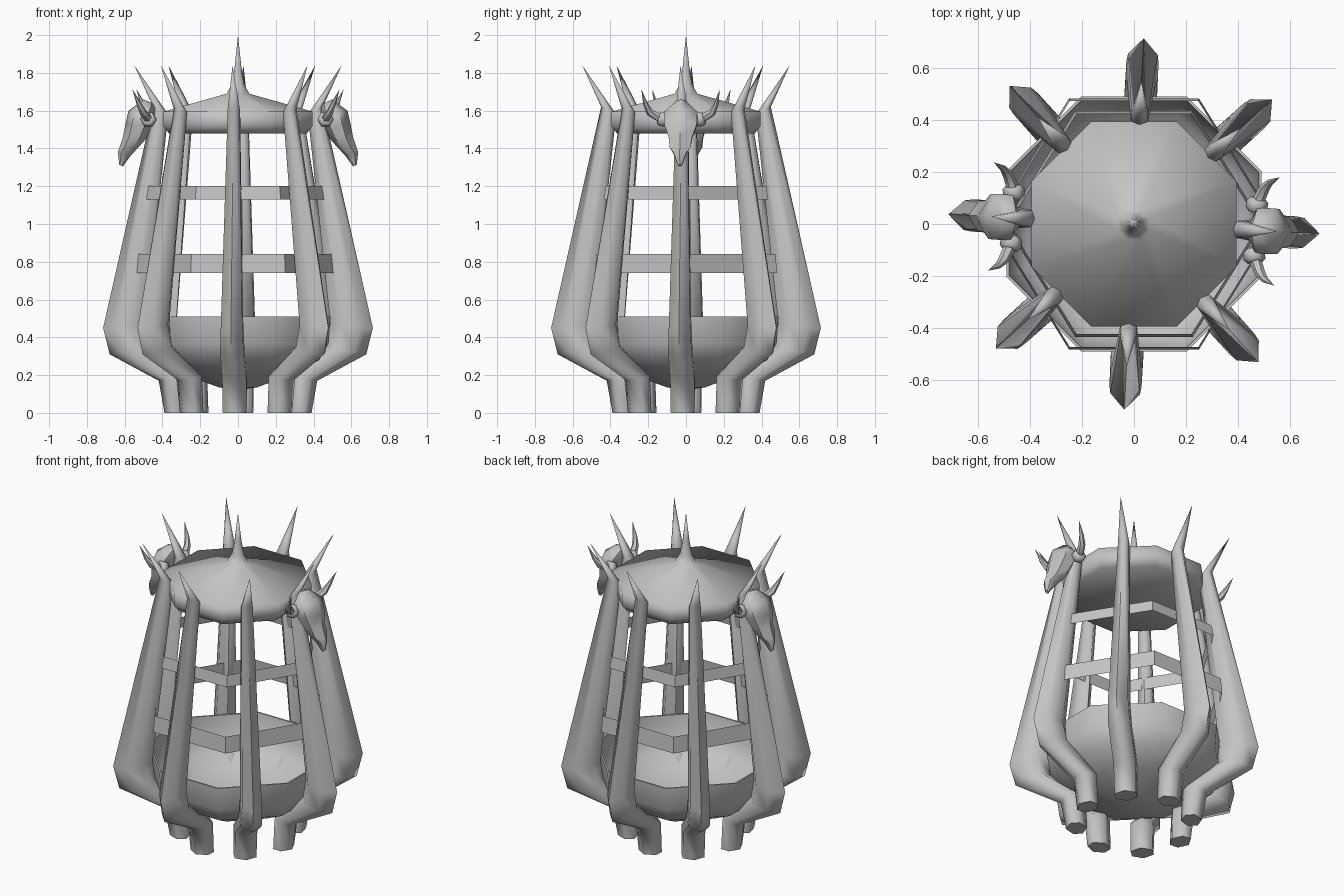
import bpy, bmesh, math
from mathutils import Vector, Matrix

if "Cube" in bpy.data.objects:
    bpy.data.objects.remove(bpy.data.objects["Cube"], do_unlink=True)

grey = bpy.data.materials.new("plain_grey")
grey.use_nodes = True
GREY = (0.55, 0.55, 0.55, 1)
grey.diffuse_color = GREY
grey.node_tree.nodes["Principled BSDF"].inputs["Base Color"].default_value = GREY


def loft(name, rings, capped=True, angle=50, matrix=None):
    """Skin equal-sized rings of points, with optional end caps."""
    bm = bmesh.new()
    loops = [[bm.verts.new(p) for p in ring] for ring in rings]
    if capped:
        bm.faces.new(loops[0])
        bm.faces.new(loops[-1])
    for a, b in zip(loops, loops[1:]):
        for i in range(len(a)):
            j = (i + 1) % len(a)
            bm.faces.new((a[i], a[j], b[j], b[i]))
    bmesh.ops.remove_doubles(bm, verts=bm.verts, dist=0.0005)
    bmesh.ops.recalc_face_normals(bm, faces=bm.faces)
    if matrix:
        bm.transform(matrix)
    mesh = bpy.data.meshes.new(name)
    bm.to_mesh(mesh)
    bm.free()
    mesh.materials.append(grey)
    obj = bpy.data.objects.new(name, mesh)
    bpy.context.collection.objects.link(obj)
    bpy.ops.object.select_all(action="DESELECT")
    obj.select_set(True)
    bpy.context.view_layer.objects.active = obj
    bpy.ops.object.shade_smooth_by_angle(angle=math.radians(angle))
    return obj


def octagon(apothem, z):
    r = max(apothem, 0.0001) / math.cos(math.pi / 8)
    return [(r * math.cos(a), r * math.sin(a), z)
            for a in ((k + 0.5) * math.pi / 4 for k in range(8))]


def hexagon(apothem, z):
    """Six-sided ring with flat front and back and points at the sides."""
    x, y, tip = apothem * 0.52, apothem, apothem * 1.14
    return [(tip, 0, z), (x, y, z), (-x, y, z), (-tip, 0, z), (-x, -y, z), (x, -y, z)]


def bar_section(inner, outer, half):
    """Six-sided section, pointed towards and away from the centre."""
    a, b = Vector((inner[0], 0, inner[1])), Vector((outer[0], 0, outer[1]))
    side = Vector((0, half, 0))
    p, q = a.lerp(b, 0.27), a.lerp(b, 0.73)
    return [a, p + side, q + side, b, q - side, p - side]


def tube(name, points, radii, matrix):
    pts = [Vector(p) for p in points]
    rings = []
    for i, p in enumerate(pts):
        d = pts[min(i + 1, len(pts) - 1)] - pts[max(i - 1, 0)]
        rot = d.to_track_quat("Z", "Y")
        rings.append([p + rot @ Vector((radii[i] * math.cos(k * math.pi / 3),
                                        radii[i] * math.sin(k * math.pi / 3), 0))
                      for k in range(6)])
    return loft(name, rings, matrix=matrix)


def turn(k):
    return Matrix.Rotation(math.radians(45 * k - 3), 4, "Z")


# Eight bent ribs, each ending in an outward spike
rib = [((.27, 0), (.39, 0), .062),
       ((.275, .20), (.42, .17), .064),
       ((.47, .36), (.68, .31), .062),
       ((.49, .47), (.715, .45), .057),
       ((.37, 1.58), (.45, 1.62), .032),
       ((.55, 1.84), (.55, 1.84), 0)]
for k in range(8):
    loft(f"rib_{k + 1}", [bar_section(*s) for s in rib], angle=75, matrix=turn(k))

# Hollow bowl
bowl = [(0, .12), (.10, .135), (.28, .20), (.43, .28), (.48, .37), (.49, .51),
        (.48, .51), (.465, .38), (.415, .295), (.27, .22), (0, .15)]
loft("bowl", [octagon(*p) for p in bowl])

# Two flat six-sided hoops
loft("lower_hoop", [hexagon(.482, .74), hexagon(.474, .84)], capped=False, angle=30)
loft("upper_hoop", [hexagon(.435, 1.13), hexagon(.424, 1.20)], capped=False, angle=30)

# Lid flowing into a central spike
lid = [(0, 1.50), (.365, 1.48), (.395, 1.52), (.395, 1.595),
       (.06, 1.69), (.033, 1.74), (.018, 1.83), (0, 2.0)]
loft("lid", [octagon(*p) for p in lid], angle=85)

# Horned skulls on the two side ribs
skull = [((.44, 1.63), (.50, 1.66), .025),
         ((.43, 1.58), (.58, 1.60), .088),
         ((.45, 1.52), (.597, 1.53), .086),
         ((.48, 1.46), (.61, 1.46), .062),
         ((.515, 1.42), (.63, 1.40), .055),
         ((.57, 1.36), (.637, 1.38), .032),
         ((.61, 1.305), (.63, 1.315), .01)]
for side, k in (("left", 0), ("right", 4)):
    loft(f"{side}_skull", [bar_section(*s) for s in skull], matrix=turn(k))
    for end, s in (("front", -1), ("back", 1)):
        tube(f"{side}_skull_{end}_horn",
             [(.47, s * .06, 1.555), (.475, s * .12, 1.565), (.495, s * .165, 1.59),
              (.515, s * .188, 1.635), (.55, s * .208, 1.715)],
             [.024, .024, .02, .013, 0], turn(k))
        tube(f"{side}_skull_{end}_horn_base",
             [(.465, s * .07, 1.55), (.467, s * .085, 1.552),
              (.47, s * .112, 1.555), (.472, s * .125, 1.557)],
             [.028, .042, .042, .028], turn(k))
